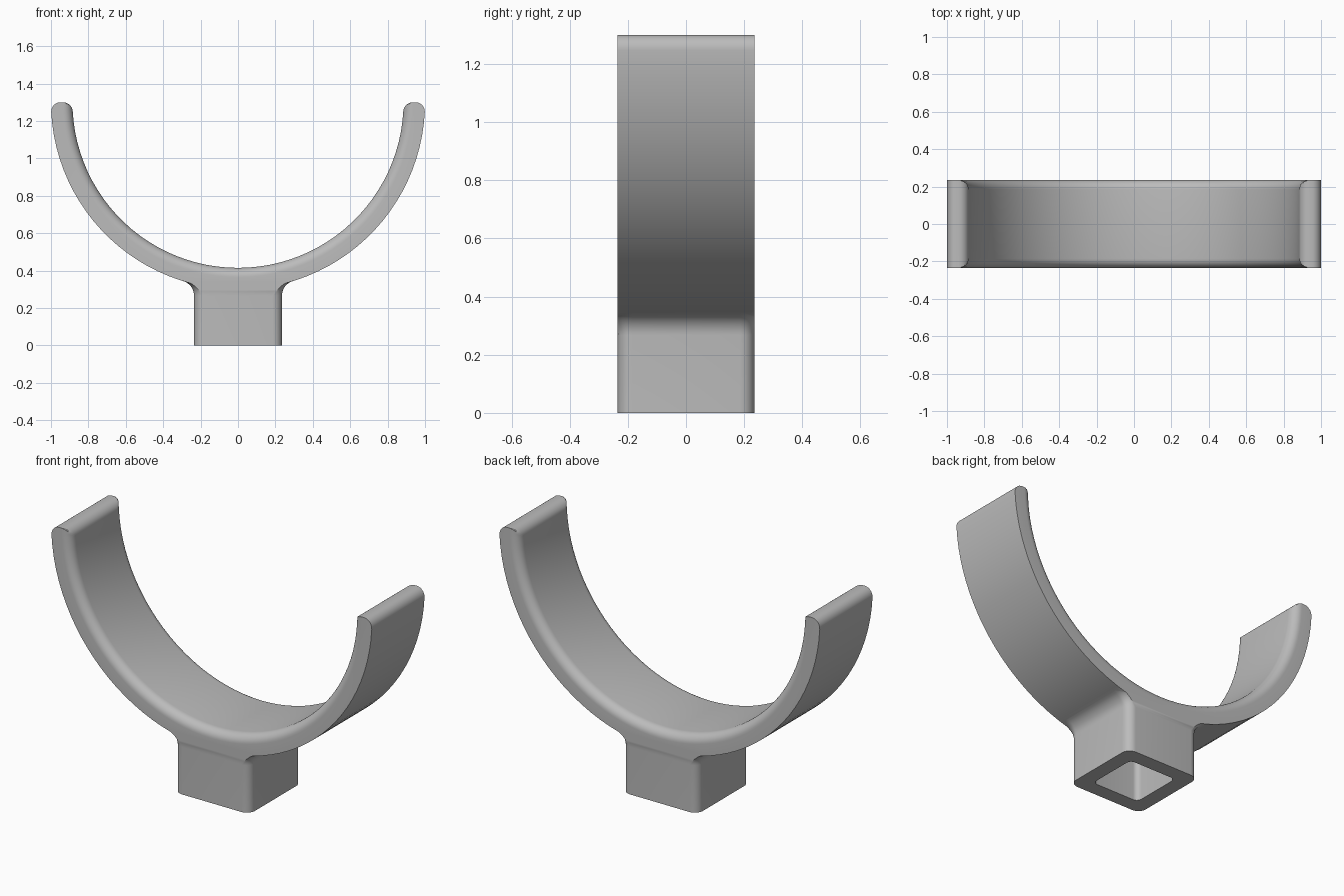
import bpy, bmesh
from math import sin, cos, asin, pi, radians

if "Cube" in bpy.data.objects:
    bpy.data.objects.remove(bpy.data.objects["Cube"])

HALF = 0.235        # half depth of the cradle, half width of the post
R_OUT, R_IN = 1.0, 0.885
CENTRE_Z = 1.3
EDGE = 0.05         # rounding of inner edges, tips and post corners
FLARE = 0.08        # fillet between post and cradle

grey = bpy.data.materials.new("grey plastic")
grey.use_nodes = True
grey.diffuse_color = (0.5, 0.5, 0.5, 1)
grey.node_tree.nodes["Principled BSDF"].inputs["Base Color"].default_value = (0.5, 0.5, 0.5, 1)


def loft(name, rings):
    """Closed solid through a list of equal-length point rings."""
    bm = bmesh.new()
    loops = [[bm.verts.new(p) for p in ring] for ring in rings]
    n = len(loops[0])
    for a, b in zip(loops, loops[1:]):
        for i in range(n):
            j = (i + 1) % n
            bm.faces.new((a[i], a[j], b[j], b[i]))
    bm.faces.new(loops[0])
    bm.faces.new(loops[-1])
    bmesh.ops.remove_doubles(bm, verts=bm.verts, dist=1e-5)
    bmesh.ops.recalc_face_normals(bm, faces=bm.faces)
    mesh = bpy.data.meshes.new(name)
    bm.to_mesh(mesh)
    bm.free()
    mesh.materials.append(grey)
    obj = bpy.data.objects.new(name, mesh)
    bpy.context.collection.objects.link(obj)
    return obj


def post_ring(half, corner, z, grow=0.0, steps=8):
    """Rounded square that grows sideways while its front and back stay flat."""
    r = corner + grow
    limit = asin(min(1, corner / r))
    quarter = [(half - corner + r * cos(limit * i / steps),
                half - corner + r * sin(limit * i / steps)) for i in range(steps + 1)]
    right = [(x, -y) for x, y in reversed(quarter)] + quarter
    left = [(-x, y) for x, y in reversed(right)]
    return [(x, y, z) for x, y in right + left]


def boolean(obj, tool, operation):
    mod = obj.modifiers.new(operation.title(), "BOOLEAN")
    mod.operation, mod.object, mod.solver = operation, tool, "EXACT"
    bpy.context.view_layer.objects.active = obj
    bpy.ops.object.modifier_apply(modifier=mod.name)
    bpy.data.objects.remove(tool)


# Cradle: section with rounded inner edges, swept over a half circle
arc = [i * pi / 16 for i in range(9)]
inner = [(R_IN + EDGE * (1 - sin(a)), HALF - EDGE * (1 - cos(a))) for a in arc]
section = [(R_OUT, -HALF), (R_OUT, HALF)] + inner + [(r, -y) for r, y in reversed(inner)]


def cradle_ring(angle, trim=0.0):
    ring = []
    for r, y in section:
        r = min(max(r, R_IN + trim), R_OUT - trim)
        ring.append((r * cos(angle), y, CENTRE_Z + r * sin(angle)))
    return ring


tip = EDGE / 0.945
caps = [(tip * (1 - sin(a)), EDGE * (1 - cos(a))) for a in reversed(arc)]
SEGMENTS = 48
body = [(tip + (pi - 2 * tip) * i / SEGMENTS, 0) for i in range(1, SEGMENTS)]
path = caps + body + [(pi - a, trim) for a, trim in reversed(caps)]
cradle = loft("cradle", [cradle_ring(pi + a, trim) for a, trim in path])

# Post: rounded square that flares into the underside of the cradle
flare_z = CENTRE_Z - ((R_OUT + FLARE) ** 2 - (HALF + FLARE) ** 2) ** 0.5
rings = [post_ring(HALF, EDGE, 0)]
for i in range(10):
    t = radians(73) * i / 9
    rings.append(post_ring(HALF, EDGE, flare_z + FLARE * sin(t), FLARE * (1 - cos(t))))
post = loft("post", rings)
boolean(cradle, post, "UNION")

# Square socket in the underside
socket = loft("socket_cutter", [post_ring(0.15, 0.03, z) for z in (-0.1, 0.3)])
boolean(cradle, socket, "DIFFERENCE")

cradle.name = "cradle_with_post"
bpy.ops.object.select_all(action="DESELECT")
cradle.select_set(True)
bpy.context.view_layer.objects.active = cradle
bpy.ops.object.shade_smooth_by_angle(angle=radians(30))
